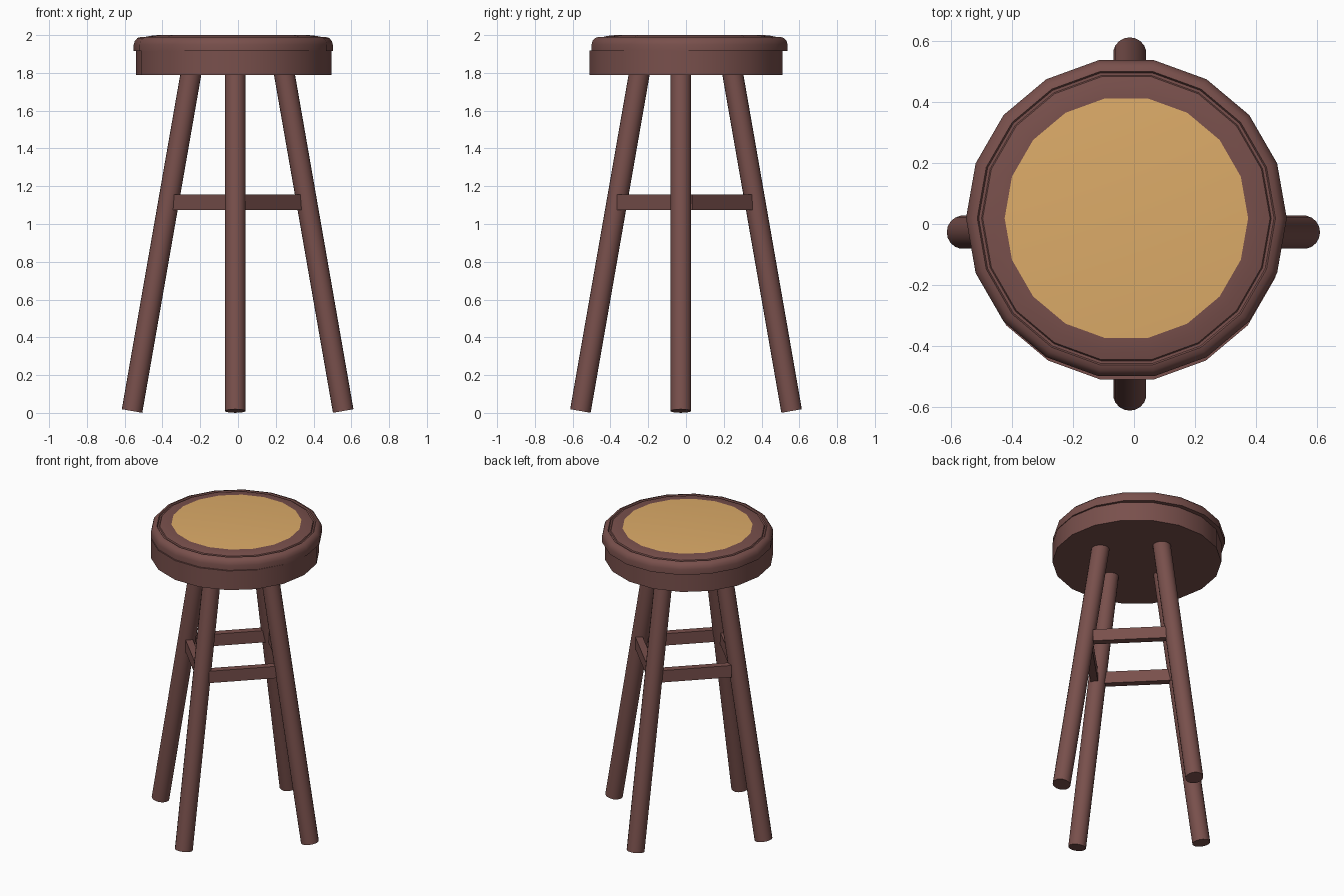
import bpy, bmesh, math
from mathutils import Vector, Matrix

if "Cube" in bpy.data.objects:
    bpy.data.objects.remove(bpy.data.objects["Cube"])


def material(name, rgb):
    m = bpy.data.materials.new(name)
    m.diffuse_color = (*rgb, 1)
    m.use_nodes = True
    m.node_tree.nodes["Principled BSDF"].inputs["Base Color"].default_value = m.diffuse_color
    return m


brown = material("dark wood", (0.190, 0.080, 0.072))
gold = material("tan cushion", (0.72, 0.41, 0.14))


def finish(name, bm, mats, angle=40):
    bmesh.ops.recalc_face_normals(bm, faces=bm.faces)
    me = bpy.data.meshes.new(name)
    bm.to_mesh(me)
    bm.free()
    for m in mats:
        me.materials.append(m)
    ob = bpy.data.objects.new(name, me)
    bpy.context.collection.objects.link(ob)
    bpy.ops.object.select_all(action='DESELECT')
    ob.select_set(True)
    bpy.context.view_layer.objects.active = ob
    bpy.ops.object.shade_smooth_by_angle(angle=math.radians(angle))
    return ob


def lathe(name, profile, centre, mats, sides=18, inner=0):
    """Turn (radius, z) points into a capped solid; the top cap takes the last material."""
    bm = bmesh.new()
    rings = []
    for r, z in profile:
        rings.append([bm.verts.new((centre[0] + r * math.cos(2 * math.pi * i / sides),
                                    centre[1] + r * math.sin(2 * math.pi * i / sides), z))
                      for i in range(sides)])
    for a, b in zip(rings, rings[1:]):
        for i in range(sides):
            j = (i + 1) % sides
            bm.faces.new((a[i], a[j], b[j], b[i]))
    bm.faces.new(rings[0][::-1])
    top = bm.faces.new(rings[-1])
    top.material_index = len(mats) - 1
    return finish(name, bm, mats)


# seat: lower drum, rounded rim with a thin groove, and the inlaid cushion top
lathe("seat_base", [(0.518, 1.788), (0.518, 1.918)], (-0.023, 0.0), [brown])
lathe("seat_top", [(0.527, 1.915), (0.527, 1.950), (0.521, 1.970), (0.507, 1.985),
                   (0.490, 1.990), (0.485, 1.982), (0.476, 1.982), (0.472, 1.989),
                   (0.440, 1.996), (0.400, 2.000)], (-0.025, 0.019), [brown, gold])


# splayed round legs
def leg(name, foot, top, radius=0.055, sides=18):
    a, b = Vector(foot), Vector(top)
    d = b - a
    bm = bmesh.new()
    bmesh.ops.create_cone(bm, cap_ends=True, segments=sides, radius1=radius, radius2=radius,
                          depth=d.length,
                          matrix=Matrix.Translation((a + b) / 2)
                          @ d.to_track_quat('Z', 'Y').to_matrix().to_4x4())
    finish(name, bm, [brown])


OUT, IN, Z0, Z1 = 0.559, 0.236, 0.010, 1.860
for side, s in (("left", -1), ("right", 1)):
    leg(side + "_leg", (s * OUT - 0.002, -0.027, Z0), (s * IN - 0.002, -0.027, Z1))
for side, s in (("front", -1), ("back", 1)):
    leg(side + "_leg", (-0.014, s * OUT, Z0), (-0.014, s * IN, Z1))

# diagonal stretchers joining neighbouring legs
for i, name in enumerate(("back_right", "back_left", "front_left", "front_right")):
    bm = bmesh.new()
    bmesh.ops.create_cube(bm, size=1, matrix=Matrix.Translation((-0.005, -0.008, 1.115))
                          @ Matrix.Rotation(math.radians(45 + 90 * i), 4, 'Z')
                          @ Matrix.Translation((0.262, 0, 0))
                          @ Matrix.Diagonal((0.045, 0.45, 0.08, 1)))
    finish(name + "_stretcher", bm, [brown])
